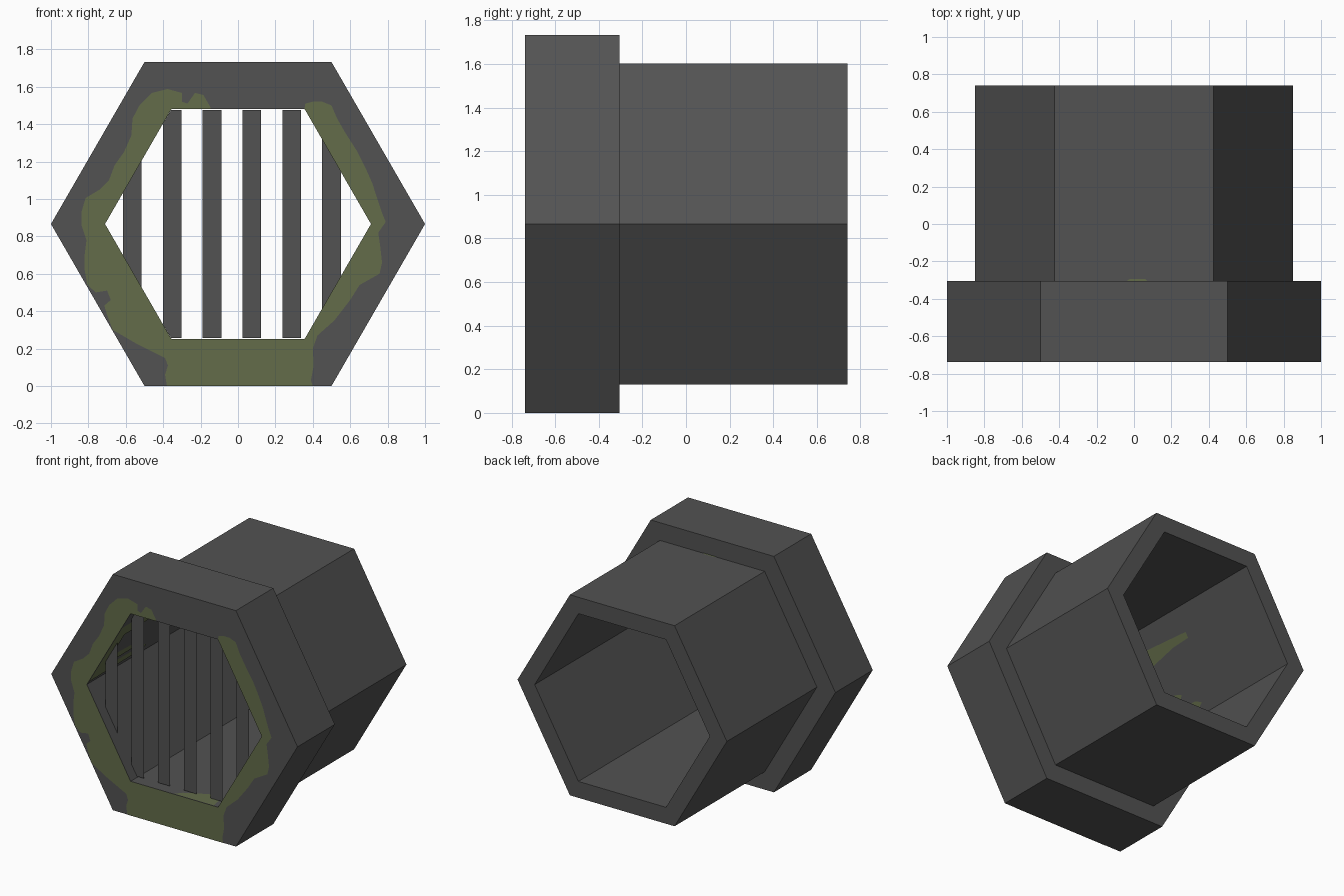
import bpy, math

def material(name, rgb):
    m = bpy.data.materials.new(name)
    m.diffuse_color = (*rgb, 1)
    return m

stone = material("dark grey stone", (0.085, 0.085, 0.085))
moss = material("moss green", (0.125, 0.15, 0.068))

CZ = 0.866            # height of the pipe axis
FRONT = -0.738
HOLE = 0.711          # corner radius of the opening

def add(name, verts, faces, mat):
    me = bpy.data.meshes.new(name)
    me.from_pydata(verts, [], faces)
    me.materials.append(mat)
    ob = bpy.data.objects.new(name, me)
    bpy.context.collection.objects.link(ob)
    return ob

def hexagon(r, y):
    return [(r * math.cos(k * math.pi / 3), y, CZ + r * math.sin(k * math.pi / 3))
            for k in range(6)]

# Hexagonal pipe with wide front collar, hollow right through
profile = [(1, FRONT), (1, -0.305), (0.85, -0.305), (0.85, 0.74), (HOLE, 0.74), (HOLE, FRONT)]
verts = [p for r, y in profile for p in hexagon(r, y)]
n = len(profile)
faces = []
for i in range(n):
    a, b = i * 6, (i + 1) % n * 6
    for k in range(6):
        j = (k + 1) % 6
        faces.append((a + k, b + k, b + j, a + j))
add("drain_pipe", verts, faces, stone)

# Vertical grate bars, trimmed to the opening
def half(x):
    return min(0.61, (HOLE - abs(x)) * math.sqrt(3))

for i in range(6):
    x0 = -0.615 + i * 0.213
    xs = sorted([x0, x0 + 0.1] + [c for c in (-0.358, 0.358) if x0 < c < x0 + 0.1])
    pts = [(x, -0.66, CZ - half(x)) for x in xs] + [(x, -0.66, CZ + half(x)) for x in reversed(xs)]
    add(f"grate_bar_{i + 1}", pts, [range(len(pts))], stone)

# Moss around the front opening: ragged outer outline, hexagonal inner edge
outline = [
    (.36, 1.51), (.40, 1.52), (.45, 1.52), (.50, 1.50), (.53, 1.43), (.57, 1.36), (.64, 1.25),
    (.68, 1.17), (.72, 1.08), (.735, 1.03), (.77, .925), (.79, .877), (.75, .82), (.76, .75),
    (.77, .66), (.757, .60), (.65, .54), (.60, .46), (.515, .35), (.425, .27), (.40, .20),
    (.405, .11), (.39, .03), (.40, 0), (-.38, 0), (-.39, .06), (-.375, .11), (-.39, .15),
    (-.47, .19), (-.55, .23), (-.67, .30), (-.70, .38), (-.715, .43), (-.68, .46), (-.70, .51),
    (-.76, .50), (-.805, .54), (-.82, .62), (-.82, .70), (-.81, .78), (-.837, .86), (-.837, .93),
    (-.815, 1.005), (-.74, 1.05), (-.69, 1.10), (-.66, 1.18), (-.61, 1.25), (-.57, 1.34),
    (-.564, 1.43), (-.527, 1.50), (-.46, 1.567), (-.377, 1.588), (-.30, 1.567), (-.30, 1.52),
    (-.27, 1.51), (-.23, 1.567), (-.185, 1.556), (-.147, 1.49)]
pts = [(x, -0.74, z) for x, z in outline] + [(-.147, -0.74, CZ + HOLE * .866)]
ring = hexagon(HOLE, -0.74)
pts += [ring[k] for k in (2, 3, 4, 5, 0, 1)]
add("front_moss", pts, [range(len(pts))], moss)

# Moss on the inner walls; each point is (fraction along the wall, depth y)
def wall_patch(name, k, shape):
    a, b = hexagon(HOLE - 0.003, 0)[k], hexagon(HOLE - 0.003, 0)[(k + 1) % 6]
    pts = [(a[0] + (b[0] - a[0]) * t, y, a[2] + (b[2] - a[2]) * t) for t, y in shape]
    add(name, pts, [range(len(pts))], moss)

wall_patch("upper_left_moss", 2, [
    (.20, -.735), (.20, -.40), (.24, 0.01), (.30, 0.01), (.31, -.15), (.37, -.4), (.38, -.62),
    (.68, -.62), (.71, -.30), (.74, -.24), (.79, -.28), (.80, -.62), (.84, -.60),
    (.86, -.15), (.90, -.10), (.94, -.15), (.96, -.735)])
wall_patch("bottom_moss", 4, [
    (.5, -.735), (.55, -.69), (.68, -.64), (.80, -.60), (.92, -.62), (.95, -.735)])

# Small moss speck on top of the pipe behind the collar
z = CZ + 0.85 * .866 + 0.002
add("top_moss_speck", [(-.04, -.305, z), (.07, -.305, z), (.06, -.293, z), (-.02, -.293, z)],
    [(0, 1, 2, 3)], moss)
